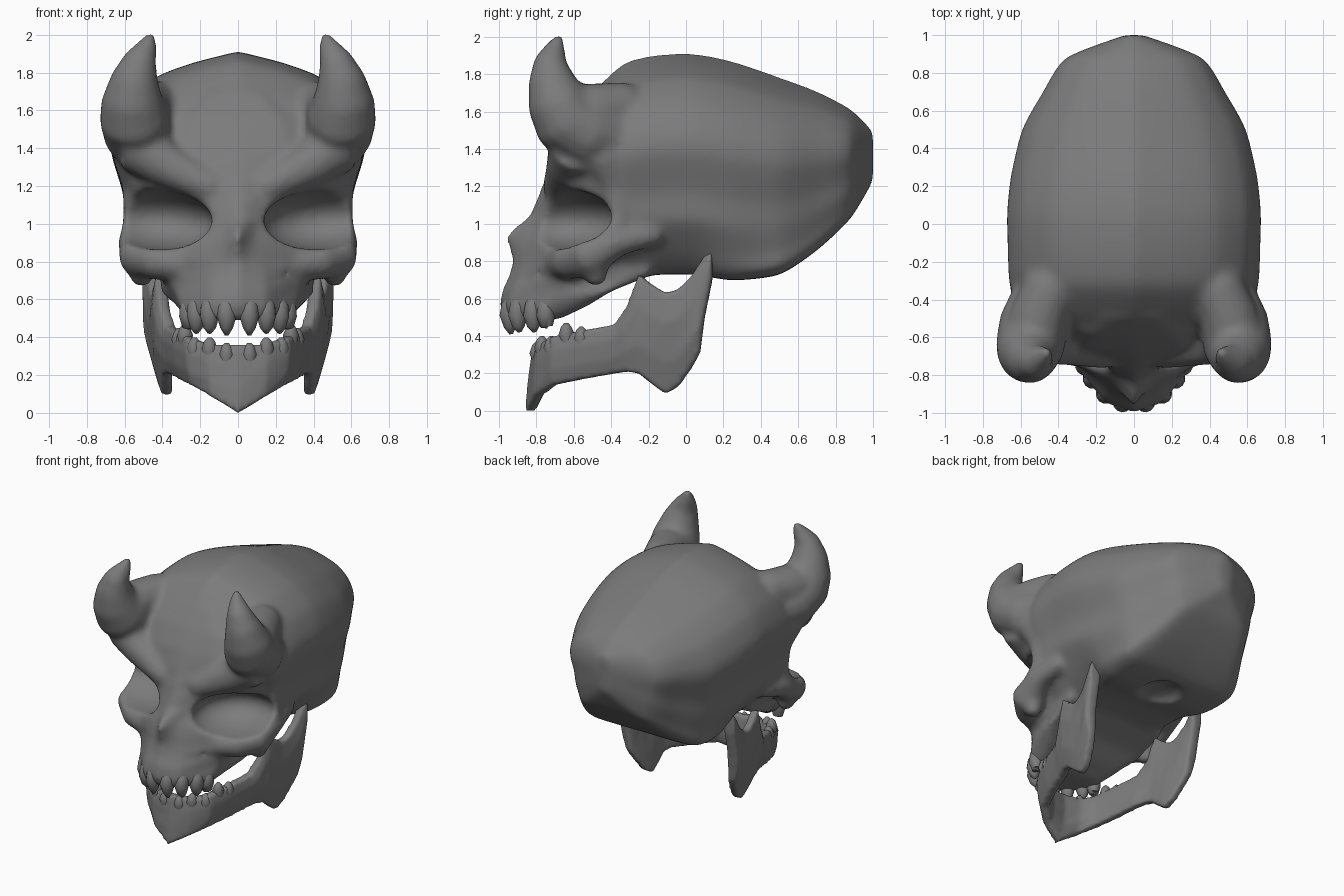
import bpy, bmesh, math
from mathutils import Vector, Matrix

cube = bpy.data.objects.get("Cube")
if cube:
    bpy.data.objects.remove(cube, do_unlink=True)

bone = bpy.data.materials.new("grey bone")
bone.use_nodes = True
GREY = (0.2, 0.2, 0.2, 1)
bone.diffuse_color = GREY
bone.node_tree.nodes["Principled BSDF"].inputs["Base Color"].default_value = GREY


def spline(rows, steps=4, pull=.35):
    """Ease a list of equal-length tuples into a finer cardinal spline."""
    rows = [Vector(r) for r in rows]
    fine = []
    for i in range(len(rows) - 1):
        a, b = rows[i], rows[i + 1]
        ta = (b - rows[max(i - 1, 0)]) * pull
        tb = (rows[min(i + 2, len(rows) - 1)] - a) * pull
        for k in range(steps):
            t = k / steps
            h = t * t * (3 - 2 * t)
            fine.append(a * (1 - h) + b * h + ta * (t * (1 - t) ** 2) - tb * (t * t * (1 - t)))
    return fine + [rows[-1]]


def loft(bm, rings):
    """Skin a row of closed rings and cap both ends."""
    rows = [[bm.verts.new(p) for p in r] for r in rings]
    n = len(rows[0])
    for a, b in zip(rows, rows[1:]):
        for i in range(n):
            j = (i + 1) % n
            bm.faces.new((a[i], a[j], b[j], b[i]))
    bm.faces.new(rows[0][::-1])
    bm.faces.new(rows[-1])


def tube(bm, path, n=14):
    """Round tapering limb through (x, y, z, radius) points, mirrored in x."""
    for s in (1, -1):
        pts = [Vector((s * x, y, z)) for x, y, z, r in path]
        rings, turn, last = [], None, None
        for i, p in enumerate(pts):
            along = pts[min(i + 1, len(pts) - 1)] - pts[max(i - 1, 0)]
            if turn is None:
                turn = along.to_track_quat('Z', 'Y')
            else:
                turn = last.rotation_difference(along) @ turn
            last = along
            r = path[i][3]
            rings.append([p + turn @ Vector((r * math.cos(k * math.tau / n),
                                             r * math.sin(k * math.tau / n), 0))
                          for k in range(n)])
        loft(bm, rings)


def ellipsoid(bm, centre, radii, tilt=0):
    m = (Matrix.Translation(centre) @ Matrix.Rotation(tilt, 4, 'Y')
         @ Matrix.Diagonal((*radii, 1)))
    bmesh.ops.create_uvsphere(bm, u_segments=32, v_segments=20, radius=1, matrix=m)


def finish(bm, name):
    bmesh.ops.recalc_face_normals(bm, faces=bm.faces)
    me = bpy.data.meshes.new(name)
    bm.to_mesh(me)
    bm.free()
    me.materials.append(bone)
    ob = bpy.data.objects.new(name, me)
    bpy.context.collection.objects.link(ob)
    return ob


def select(ob):
    bpy.ops.object.select_all(action='DESELECT')
    ob.select_set(True)
    bpy.context.view_layer.objects.active = ob


def modify(ob, kind, **settings):
    select(ob)
    m = ob.modifiers.new(kind.lower(), kind)
    for key, value in settings.items():
        setattr(m, key, value)
    bpy.ops.object.modifier_apply(modifier=m.name)


def smooth(ob):
    select(ob)
    bpy.ops.object.shade_smooth_by_angle(angle=math.radians(70))


def mirrored(half):
    """Close a half outline whose first and last points lie on x = 0."""
    return half + [(-p[0], p[1], p[2]) for p in half[-2:0:-1]]


skull = bmesh.new()

# Braincase: stations along y as (y, half width, top, bottom, width of the base)
stations = [(-.62, .48, 1.5, .9, .6), (-.5, .58, 1.7, .77, .6), (-.33, .655, 1.86, .72, .6),
            (-.15, .665, 1.905, .73, .6), (.05, .67, 1.91, .73, .62), (.25, .65, 1.87, .7, .72),
            (.5, .59, 1.785, .73, .82), (.7, .48, 1.71, .86, .8), (.88, .36, 1.615, 1.03, .75),
            (1, .05, 1.5, 1.23, .6)]
rings = []
for y, w, top, base, flat in spline(stations):
    section = [(0, 1), (.35, .95), (.65, .885), (.88, .77), (.99, .64), (1, .54), (.91, .37),
               (.885, .24), ((.88 + flat) / 2.05, .11), (flat, .04), (flat * .8, 0), (0, 0)]
    rings.append(mirrored([(u * w, y, base + t * (top - base)) for u, t in spline(section, 3)]))
loft(skull, rings)

# Face: level outlines as (z, front y, x1, y1, x2, y2, back x, back y)
levels = [(.49, -.97, .13, -.94, .27, -.79, .25, -.68), (.56, -1, .15, -.95, .31, -.76, .33, -.53),
          (.64, -.99, .15, -.93, .33, -.71, .42, -.4), (.72, -.95, .14, -.89, .37, -.67, .42, -.2),
          (.8, -.93, .12, -.87, .44, -.66, .42, -.2), (.87, -.95, .09, -.87, .5, -.62, .45, -.2),
          (.93, -.98, .08, -.85, .52, -.6, .48, -.2), (.98, -.93, .09, -.81, .52, -.58, .48, -.2),
          (1.04, -.84, .11, -.78, .51, -.56, .48, -.2), (1.18, -.78, .14, -.74, .5, -.57, .48, -.2),
          (1.3, -.73, .2, -.7, .5, -.58, .48, -.2), (1.42, -.68, .25, -.66, .48, -.55, .46, -.2),
          (1.56, -.6, .22, -.59, .42, -.5, .4, -.2), (1.7, -.5, .12, -.49, .24, -.4, .2, -.2)]
loft(skull, [mirrored([(0, yf, z), (x1, y1, z), (x2, y2, z), (xb, yb, z), (0, yb, z)])
             for z, yf, x1, y1, x2, y2, xb, yb in levels])

# Horns, with their roots running back into the forehead
tube(skull, [(.48, -.32, 1.45, .14), (.53, -.52, 1.48, .185), (.55, -.65, 1.56, .185),
             (.558, -.685, 1.65, .167), (.545, -.72, 1.77, .128), (.515, -.725, 1.87, .09),
             (.475, -.695, 1.95, .052), (.45, -.665, 2.015, .02)])
tube(skull, [(.54, -.64, 1.57, .17), (.5, -.48, 1.6, .155), (.44, -.33, 1.62, .14),
             (.38, -.2, 1.62, .1)])
# Brow ridges
tube(skull, [(.53, -.58, 1.42, .16), (.38, -.63, 1.31, .12), (.12, -.69, 1.18, .08)])
# Rear bars of the eye sockets
tube(skull, [(.54, -.42, .86, .09), (.53, -.36, 1.05, .08),
             (.53, -.37, 1.2, .085), (.53, -.43, 1.36, .14)])
# Cheekbones
tube(skull, [(.28, -.7, .78, .07), (.42, -.63, .8, .1), (.52, -.52, .83, .12),
             (.55, -.36, .91, .085), (.53, -.15, .95, .06)])
tube(skull, [(.52, -.5, .82, .1), (.51, -.49, .75, .08), (.51, -.47, .67, .04)])

skull = finish(skull, "skull")
modify(skull, 'REMESH', mode='VOXEL', voxel_size=.02)

# Hollows: eye sockets, nostrils and the opening in the base
hollows = bmesh.new()
for s in (1, -1):
    ellipsoid(hollows, (s * .445, -.67, 1.025), (.32, .3, .16), tilt=-.07 * s)
tube(hollows, [(.045, -.98, .88, .012), (.065, -.97, .8, .035), (.085, -.96, .71, .04)])
ellipsoid(hollows, (0, .28, .7), (.15, .17, .06))
hollows = finish(hollows, "hollows_cutter")
hollows.hide_render = True
modify(skull, 'BOOLEAN', operation='DIFFERENCE', object=hollows, solver='EXACT')
bpy.data.objects.remove(hollows, do_unlink=True)
modify(skull, 'REMESH', mode='VOXEL', voxel_size=.018)
modify(skull, 'SMOOTH', factor=.5, iterations=12)
smooth(skull)

# Jaw: upright sections along the arch as (x, y, top, bottom)
arch = [(0, -.79, .36, .0), (.15, -.765, .36, .08), (.25, -.7, .4, .14), (.31, -.55, .43, .17),
        (.36, -.38, .46, .2), (.39, -.31, .56, .21), (.41, -.25, .73, .2), (.42, -.19, .68, .15),
        (.43, -.11, .63, .09), (.44, -.04, .65, .13), (.45, .03, .72, .23),
        (.46, .075, .79, .31), (.46, .1, .83, .5), (.465, .14, .86, .7)]
arch = [(-x, y, t, b) for x, y, t, b in arch[:0:-1]] + arch
rings = []
for i, (x, y, top, bottom) in enumerate(arch):
    a, b = arch[max(i - 1, 0)], arch[min(i + 1, len(arch) - 1)]
    out = Vector((b[1] - a[1], a[0] - b[0], 0)).normalized()
    ring = []
    for side, heights in ((1, (0, .3, .7, 1)), (-1, (1, .7, .3, 0))):
        for f in heights:
            z = bottom + f * (top - bottom)
            half = .045 if 0 < f < 1 else .028
            lean = 1 + .4 * min(0, z - .42)
            jut = -.04 * max(0, .2 - z) / .2 if y < -.7 else 0
            ring.append(Vector((x * lean, y + jut, z)) + out * half * side)
    rings.append(ring)
jaw = bmesh.new()
loft(jaw, rings)
jaw = finish(jaw, "jaw")
modify(jaw, 'REMESH', mode='VOXEL', voxel_size=.015)
modify(jaw, 'SMOOTH', factor=.5, iterations=4)
smooth(jaw)

# Teeth
upper = bmesh.new()
for x, y, tip in ((.06, -.945, .41), (.15, -.9, .42), (.22, -.82, .42), (.26, -.75, .45)):
    tube(upper, [(x * .95, y + .04, .62, .03), (x, y + .005, .56, .048), (x, y, .51, .052),
                 (x, y + .005, .45, .034), (x, y + .01, tip, .01)], n=12)
smooth(finish(upper, "upper_teeth"))

lower = bmesh.new()
for x, y, tip in ((.06, -.795, .37), (.15, -.77, .4), (.23, -.72, .4),
                  (.28, -.64, .47), (.31, -.56, .45)):
    tube(lower, [(x, y + .01, tip - .14, .02), (x, y, tip - .06, .042),
                 (x, y, tip - .02, .028), (x, y, tip, .01)], n=12)
smooth(finish(lower, "lower_teeth"))
